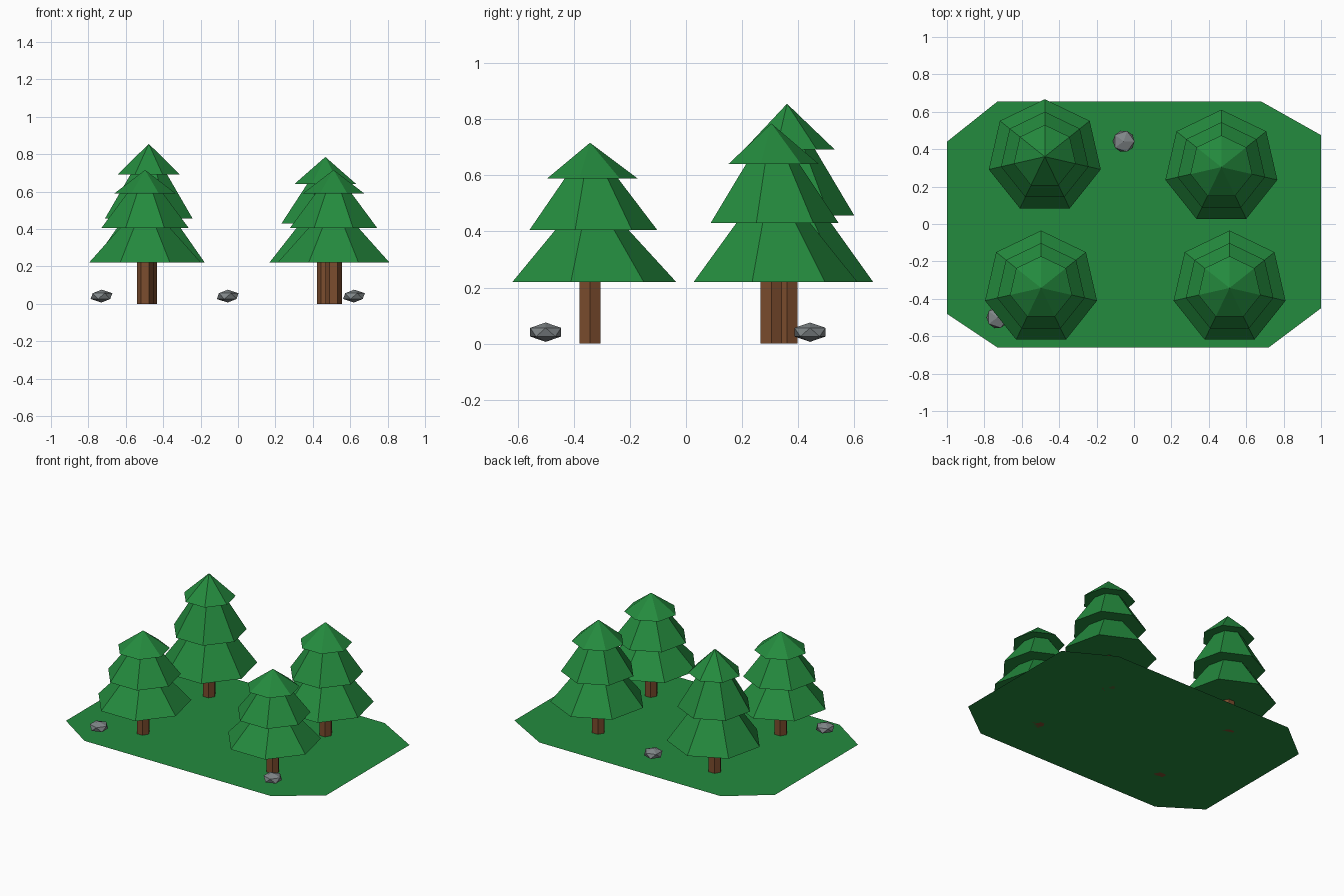
import bpy, bmesh, math
from mathutils import Matrix

if "Cube" in bpy.data.objects:
    bpy.data.objects.remove(bpy.data.objects["Cube"])


def material(name, rgb):
    m = bpy.data.materials.new(name)
    lin = [(c / 255 / 12.92) if c < 11 else ((c / 255 + 0.055) / 1.055) ** 2.4 for c in rgb]
    m.diffuse_color = (*lin, 1)
    m.use_nodes = True
    m.node_tree.nodes["Principled BSDF"].inputs["Base Color"].default_value = m.diffuse_color
    return m


GREEN = material("leaf green", (36, 139, 62))
BROWN = material("bark brown", (124, 77, 46))
GREY = material("stone grey", (128, 134, 136))


def finish(name, bm, mat):
    bmesh.ops.recalc_face_normals(bm, faces=bm.faces)
    me = bpy.data.meshes.new(name)
    bm.to_mesh(me)
    bm.free()
    me.materials.append(mat)
    ob = bpy.data.objects.new(name, me)
    bpy.context.collection.objects.link(ob)
    return ob


def cone(bm, x, y, z0, z1, r0, r1, sides, turn):
    # closed cone or frustum, first corner at angle "turn"
    def ring(r, z):
        return [bm.verts.new((x + r * math.cos(turn + math.tau * i / sides),
                              y + r * math.sin(turn + math.tau * i / sides), z))
                for i in range(sides)]
    low = ring(r0, z0)
    bm.faces.new(low[::-1])
    high = ring(r1, z1) if r1 else [bm.verts.new((x, y, z1))]
    if r1:
        bm.faces.new(high)
    for i in range(sides):
        j = (i + 1) % sides
        bm.faces.new((low[i], low[j], high[j], high[i]) if r1 else (low[i], low[j], high[0]))


# ground plate
bm = bmesh.new()
outline = [(-1, -0.48), (-0.73, -0.66), (0.72, -0.66), (1, -0.45),
           (1, 0.475), (0.68, 0.655), (-0.73, 0.655), (-1, 0.44)]
bm.faces.new([bm.verts.new((x, y, 0)) for x, y in outline])
finish("ground", bm, GREEN)

# trees: trunk and three stacked seven-sided tiers
BASE = 0.22
trees = [("front_left", -0.497, -0.342, 0.716), ("front_right", 0.511, -0.342, 0.716),
         ("back_left", -0.477, 0.36, 0.855), ("back_right", 0.467, 0.304, 0.785)]
for name, x, y, top in trees:
    h = top - BASE
    bm = bmesh.new()
    cone(bm, x, y, 0, BASE + 0.02, 0.044, 0.044, 6, 0)
    finish(name + "_trunk", bm, BROWN)
    bm = bmesh.new()
    for start, end, r0, r1 in [(0, 0.372, 0.307, 0.138), (0.372, 0.743, 0.24, 0.1), (0.743, 1, 0.17, 0)]:
        cone(bm, x, y, BASE + start * h, BASE + end * h, r0, r1, 7, math.pi / 2)
    finish(name + "_foliage", bm, GREEN)

# rocks: squashed icosahedra
for i, (x, y) in enumerate([(-0.73, -0.5), (-0.055, 0.442), (0.62, -0.5)]):
    bm = bmesh.new()
    bmesh.ops.create_icosphere(bm, subdivisions=1, radius=0.065,
                               matrix=Matrix.Translation((x, y, 0.041)) @ Matrix.Diagonal((1, 1, 0.53, 1)))
    finish("rock_%d" % (i + 1), bm, GREY)
